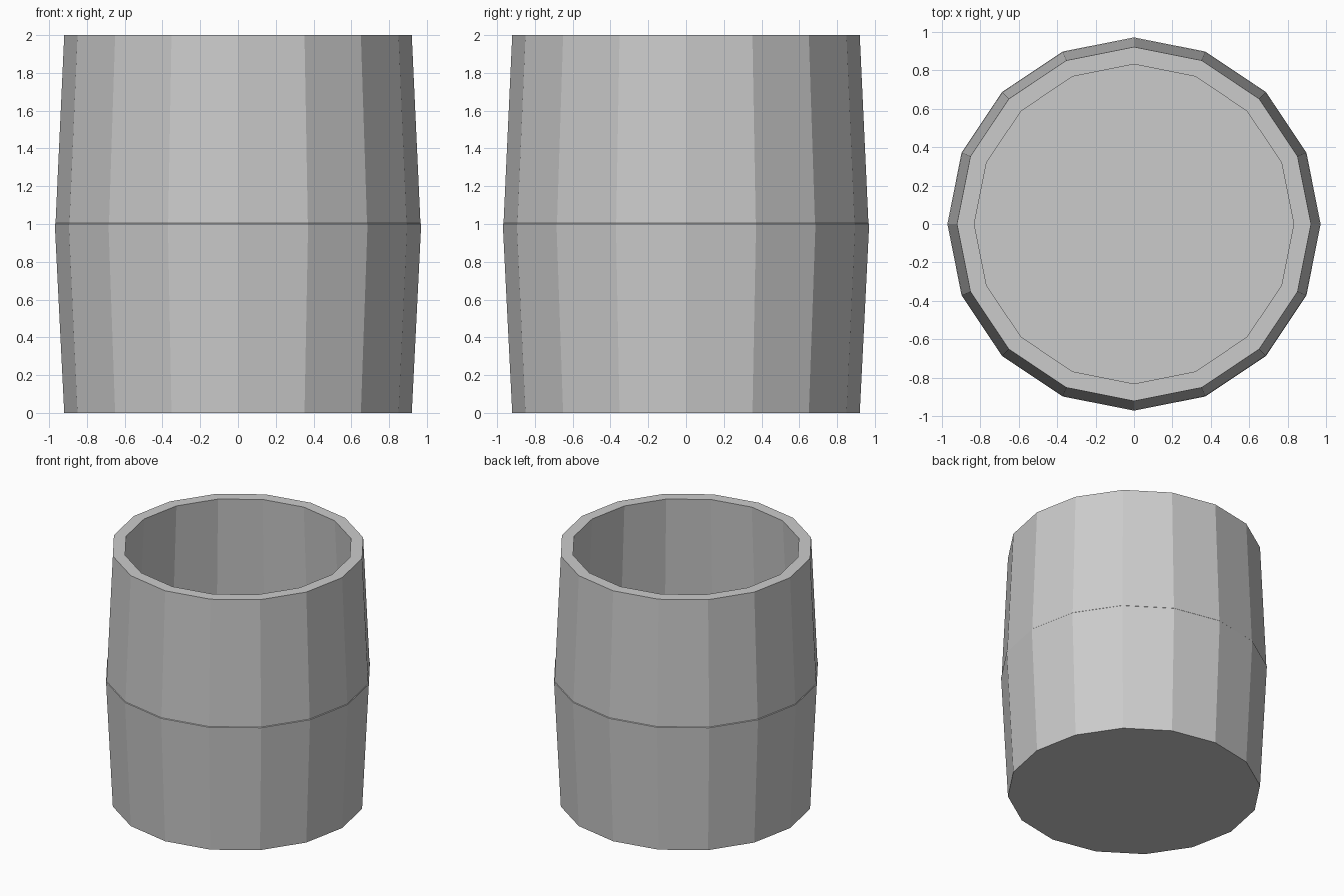
import bpy, bmesh
from math import cos, sin, pi

if "Cube" in bpy.data.objects:
    bpy.data.objects.remove(bpy.data.objects["Cube"])

SIDES = 16

# Barrel section (radius, z): outer wall with a tiny mid seam, rim, inner wall, floor
PROFILE = [(0.92, 0.0), (0.97, 1.0), (0.966, 1.004), (0.92, 2.0),
           (0.83, 2.0), (0.88, 1.0), (0.834, 0.07)]


def lathe(name, profile, sides):
    bm = bmesh.new()
    rings = [[bm.verts.new((r * cos(2 * pi * i / sides), r * sin(2 * pi * i / sides), z))
              for i in range(sides)] for r, z in profile]
    for low, high in zip(rings, rings[1:]):
        for i in range(sides):
            j = (i + 1) % sides
            bm.faces.new((low[i], low[j], high[j], high[i]))
    # underside and inner floor
    bm.faces.new(rings[0][::-1])
    bm.faces.new(rings[-1])
    bmesh.ops.recalc_face_normals(bm, faces=bm.faces)
    mesh = bpy.data.meshes.new(name)
    bm.to_mesh(mesh)
    bm.free()
    obj = bpy.data.objects.new(name, mesh)
    bpy.context.collection.objects.link(obj)
    return obj


# Open barrel
lathe("barrel", PROFILE, SIDES)
